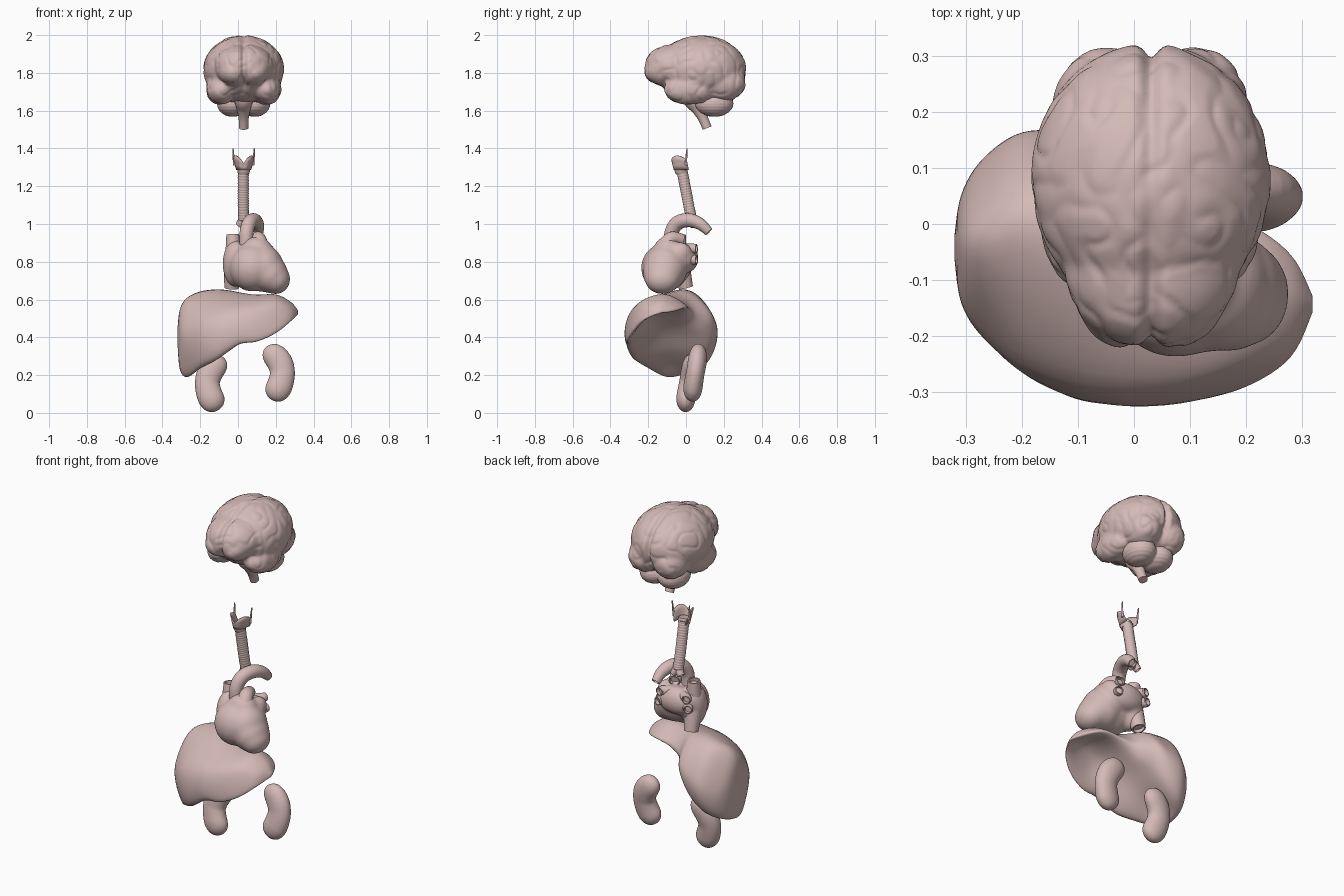
import bpy, bmesh, math
from mathutils import Vector, Matrix, noise

if "Cube" in bpy.data.objects:
    bpy.data.objects.remove(bpy.data.objects["Cube"])

CX = 0.03  # midline of the brain and airway
mat = bpy.data.materials.new("tissue")
mat.diffuse_color = (0.66, 0.49, 0.47, 1)
mat.use_nodes = True
mat.node_tree.nodes["Principled BSDF"].inputs["Base Color"].default_value = mat.diffuse_color


def finish(bm, name, angle=50):
    bmesh.ops.recalc_face_normals(bm, faces=bm.faces[:])
    me = bpy.data.meshes.new(name)
    bm.to_mesh(me)
    bm.free()
    ob = bpy.data.objects.new(name, me)
    bpy.context.collection.objects.link(ob)
    me.materials.append(mat)
    bpy.ops.object.select_all(action='DESELECT')
    ob.select_set(True)
    bpy.context.view_layer.objects.active = ob
    bpy.ops.object.shade_smooth_by_angle(angle=math.radians(angle))
    return ob


def spline(pts, n, closed=False):
    """Smooth curve through the points, n steps per span."""
    p = [Vector(q) for q in pts]
    m, out = len(p), []
    for i in range(m if closed else m - 1):
        if closed:
            a, b, c, d = (p[(i + k) % m] for k in (-1, 0, 1, 2))
        else:
            a, b, c, d = p[max(i - 1, 0)], p[i], p[i + 1], p[min(i + 2, m - 1)]
        for s in range(n):
            t = s / n
            out.append(0.5 * (2 * b + (c - a) * t + (2 * a - 5 * b + 4 * c - d) * t * t
                              + (3 * b - a - 3 * c + d) * t ** 3))
    return out if closed else out + [p[-1]]


def loft(name, rings, angle=50):
    bm = bmesh.new()
    vs = [[bm.verts.new(v) for v in r] for r in rings]
    n = len(vs[0])
    for a, b in zip(vs, vs[1:]):
        for i in range(n):
            bm.faces.new((a[i], a[(i + 1) % n], b[(i + 1) % n], b[i]))
    bm.faces.new(vs[0])
    bm.faces.new(vs[-1])
    return finish(bm, name, angle)


def tube(name, pts, steps=8, sides=20, hollow=False, ripple=None):
    """Tube along points (x, y, z, radius)."""
    p = spline(pts, steps)
    c = [q.to_3d() for q in p]
    rings, prev, side = [], None, None
    for i, q in enumerate(p):
        t = (c[min(i + 1, len(c) - 1)] - c[max(i - 1, 0)]).normalized()
        side = t.orthogonal() if prev is None else prev.rotation_difference(t) @ side
        side = (side - t * side.dot(t)).normalized()
        prev, up = t, t.cross(side)
        r = max(q[3], 0.002) * (ripple(i) if ripple else 1)
        rings.append([c[i] + r * (side * math.cos(a) + up * math.sin(a))
                      for a in (2 * math.pi * k / sides for k in range(sides))])
    if hollow:  # recessed opening at the far end
        inner = [c[-1] + (v - c[-1]) * 0.8 for v in rings[-1]]
        rings += [inner, [v - prev * 0.02 for v in inner]]
    return loft(name, rings)


def blob(name, parts, voxel, smooth, relief=None):
    """Ellipsoids (centre, radii) fused into one smooth skin, with optional relief."""
    bm = bmesh.new()
    for c, r in parts:
        bmesh.ops.create_icosphere(bm, subdivisions=4, radius=1,
                                   matrix=Matrix.LocRotScale(Vector(c), None, Vector(r)))
    ob = finish(bm, name)
    m = ob.modifiers.new("fuse", 'REMESH')
    m.mode, m.voxel_size, m.use_smooth_shade = 'VOXEL', voxel, True
    s = ob.modifiers.new("soften", 'SMOOTH')
    s.factor, s.iterations = 0.5, smooth
    bpy.ops.object.convert(target='MESH')
    if relief:
        moves = [v.normal * relief(v.co, v.normal) for v in ob.data.vertices]
        for v, d in zip(ob.data.vertices, moves):
            v.co += d
    bpy.ops.object.shade_smooth()
    return ob


def pair(dx, y, z, r):
    return [((CX + s * dx, y, z), r) for s in (-1, 1)]


# Cerebrum with soft folds and the long fissure
def folds(co, no):
    n = abs(noise.noise(co * 14 + Vector((3, 7, 1))))
    d = -0.004 * max(0, 1 - n / 0.3)
    fissure = math.exp(-((co.x - CX) / 0.016) ** 2)
    low = max(0, min(1, (co.z - 1.68) / 0.06))
    ends = 0.3 + 0.7 * min(1, abs(co.y - 0.05) / 0.25)
    return d - 0.022 * fissure * low * ends + 0.003


blob("cerebrum", [((CX, 0.08, 1.818), (0.212, 0.24, 0.181)),
                  ((CX, -0.075, 1.835), (0.155, 0.146, 0.115))]
     + pair(0.052, -0.115, 1.805, (0.08, 0.104, 0.07))
     + pair(0.08, 0.195, 1.745, (0.095, 0.12, 0.095))
     + pair(0.12, 0.02, 1.712, (0.078, 0.135, 0.08)), 0.007, 22, folds)

# Cerebellum with faint horizontal furrows
blob("cerebellum", pair(0.058, 0.15, 1.638, (0.084, 0.102, 0.071)), 0.006, 14,
     lambda co, no: 0.0006 * math.sin(co.z * 400))
tube("brainstem", [(CX, 0.02, 1.72, 0.045), (CX, 0.035, 1.66, 0.05), (CX, 0.065, 1.61, 0.036),
                   (CX, 0.09, 1.56, 0.027), (CX, 0.112, 1.508, 0.025)])

# Airway
tube("trachea", [(CX - 0.002, -0.022, 1.29, 0.029), (CX - 0.002, -0.005, 1.2, 0.029),
                 (CX - 0.002, 0.012, 1.11, 0.029), (CX, 0.03, 1.02, 0.029)], steps=28,
     ripple=lambda i: 1 + 0.035 * math.cos(i * math.pi / 2))
for s, n in ((-1, "left"), (1, "right")):
    tube("bronchus_" + n, [(CX, 0.025, 1.035, 0.022), (CX + s * 0.013, 0.034, 1.01, 0.022),
                           (CX + s * 0.026, 0.04, 0.992, 0.02)], hollow=True)
    tube("larynx_horn_" + n, [(CX + s * 0.05, 0.0, 1.31, 0.006), (CX + s * 0.054, 0.002, 1.36, 0.005),
                              (CX + s * 0.056, 0.006, 1.40, 0.003)], sides=10)
tube("cricoid_ring", [(CX, -0.03, 1.305, 0.031), (CX, -0.027, 1.285, 0.034),
                      (CX, -0.023, 1.268, 0.03)], hollow=True)
cols = spline([(0, -0.068, 1.322), (0.02, -0.07, 1.35), (0.042, -0.045, 1.363), (0.052, 0.003, 1.345)], 5)
bm = bmesh.new()
for s in (-1, 1):
    rows = [[bm.verts.new((CX + s * c.x * (1 - 0.35 * t), c.y + 0.012 * t, c.z + (1.287 - c.z) * t))
             for c in cols] for t in (0, 0.33, 0.66, 1)]
    for a, b in zip(rows, rows[1:]):
        for i in range(len(a) - 1):
            bm.faces.new((a[i], a[i + 1], b[i + 1], b[i]))
bmesh.ops.remove_doubles(bm, verts=bm.verts[:], dist=1e-4)
larynx = finish(bm, "larynx_shield")
larynx.modifiers.new("thickness", 'SOLIDIFY').thickness = 0.006

# Heart body
blob("heart", [((0.135, -0.11, 0.765), (0.108, 0.118, 0.125)),
               ((0.075, -0.12, 0.768), (0.12, 0.118, 0.126)),
               ((0.168, -0.12, 0.735), (0.096, 0.108, 0.1)),
               ((0.198, -0.125, 0.708), (0.079, 0.093, 0.08)),
               ((0.1, -0.1, 0.85), (0.088, 0.075, 0.085)),
               ((-0.012, -0.055, 0.79), (0.07, 0.085, 0.125)),
               ((0.06, 0.0, 0.82), (0.12, 0.066, 0.08)),
               ((0.15, -0.03, 0.85), (0.045, 0.06, 0.055))], 0.008, 30)

# Great vessels
tube("aorta", [(0.045, -0.08, 0.86, 0.038), (0.045, -0.078, 0.95, 0.037), (0.06, -0.045, 1.005, 0.038),
               (0.085, 0.015, 1.02, 0.037), (0.105, 0.075, 1.0, 0.032), (0.112, 0.122, 0.958, 0.024)], hollow=True)
tube("pulmonary_trunk", [(0.12, -0.13, 0.82, 0.05), (0.118, -0.11, 0.88, 0.045),
                         (0.108, -0.075, 0.922, 0.038), (0.09, -0.02, 0.915, 0.032)], hollow=True)
tube("upper_vena_cava", [(-0.02, -0.045, 0.8, 0.05), (-0.024, -0.04, 0.87, 0.042),
                         (-0.028, -0.034, 0.945, 0.034)], hollow=True)
tube("lower_vena_cava", [(-0.025, -0.03, 0.78, 0.05), (-0.03, -0.015, 0.72, 0.045),
                         (-0.034, 0.0, 0.662, 0.038)], hollow=True)
for i, (x, z) in enumerate(((-0.03, 0.865), (-0.04, 0.81), (0.13, 0.87), (0.14, 0.81))):
    tube("pulmonary_vein_%d" % i, [(0.06 + (x - 0.06) * 0.5, 0.01, z, 0.026), (x, 0.036, z, 0.026),
                                   (x + (x - 0.06) * 0.1, 0.056, z, 0.024)], hollow=True)

# Liver: x, then (y, z) of back-low, back, top, front, front edge, underside
liver = [
    (-0.32, -.04, .37, -.02, .41, -.03, .45, -.06, .42, -.06, .37, -.05, .36),
    (-0.308, .03, .28, .05, .42, -.03, .55, -.14, .43, -.10, .26, -.03, .23),
    (-0.27, .085, .255, .11, .42, -.02, .612, -.20, .43, -.13, .21, -.03, .20),
    (-0.2, .11, .265, .16, .45, .01, .645, -.25, .48, -.22, .25, -.06, .255),
    (-0.115, .11, .33, .155, .49, -.01, .656, -.28, .51, -.28, .285, -.09, .33),
    (-0.045, .08, .42, .125, .53, -.03, .65, -.29, .53, -.30, .33, -.12, .41),
    (0.015, .01, .48, .04, .55, -.07, .638, -.29, .54, -.312, .365, -.15, .46),
    (0.1, -.01, .53, .0, .57, -.12, .626, -.285, .55, -.31, .375, -.19, .51),
    (0.2, -.02, .55, -.01, .575, -.12, .628, -.25, .575, -.287, .42, -.17, .545),
    (0.28, -.07, .535, -.06, .555, -.13, .588, -.21, .555, -.235, .485, -.155, .53),
    (0.319, -.135, .53, -.13, .535, -.14, .54, -.15, .535, -.155, .525, -.145, .525)]
sections = [spline([(s[0], s[i], s[i + 1]) for i in range(1, 13, 2)], 8, True) for s in liver]
columns = [spline(col, 6) for col in zip(*sections)]
ob = loft("liver", [list(r) for r in zip(*columns)], 80)
ob.modifiers.new("soften", 'SMOOTH').iterations = 4

# Kidneys: beads along one bean path, mirrored and lowered for the other side
bean = spline([(0.168, 0.308, 0.038), (0.193, 0.302, 0.062), (0.222, 0.265, 0.068), (0.236, 0.215, 0.066),
               (0.228, 0.165, 0.068), (0.212, 0.128, 0.067), (0.192, 0.13, 0.048)], 3)
for name, flip in (("kidney_right", False), ("kidney_left", True)):
    parts = []
    for x, z, r in bean:
        y = 0.05 + 0.17 * (z - 0.215)
        c = (0.073 - x, y - 0.037, z - 0.055) if flip else (x, y, z)
        parts.append((c, (r, r * 0.74, r * 1.04)))
    blob(name, parts, 0.006, 12)
